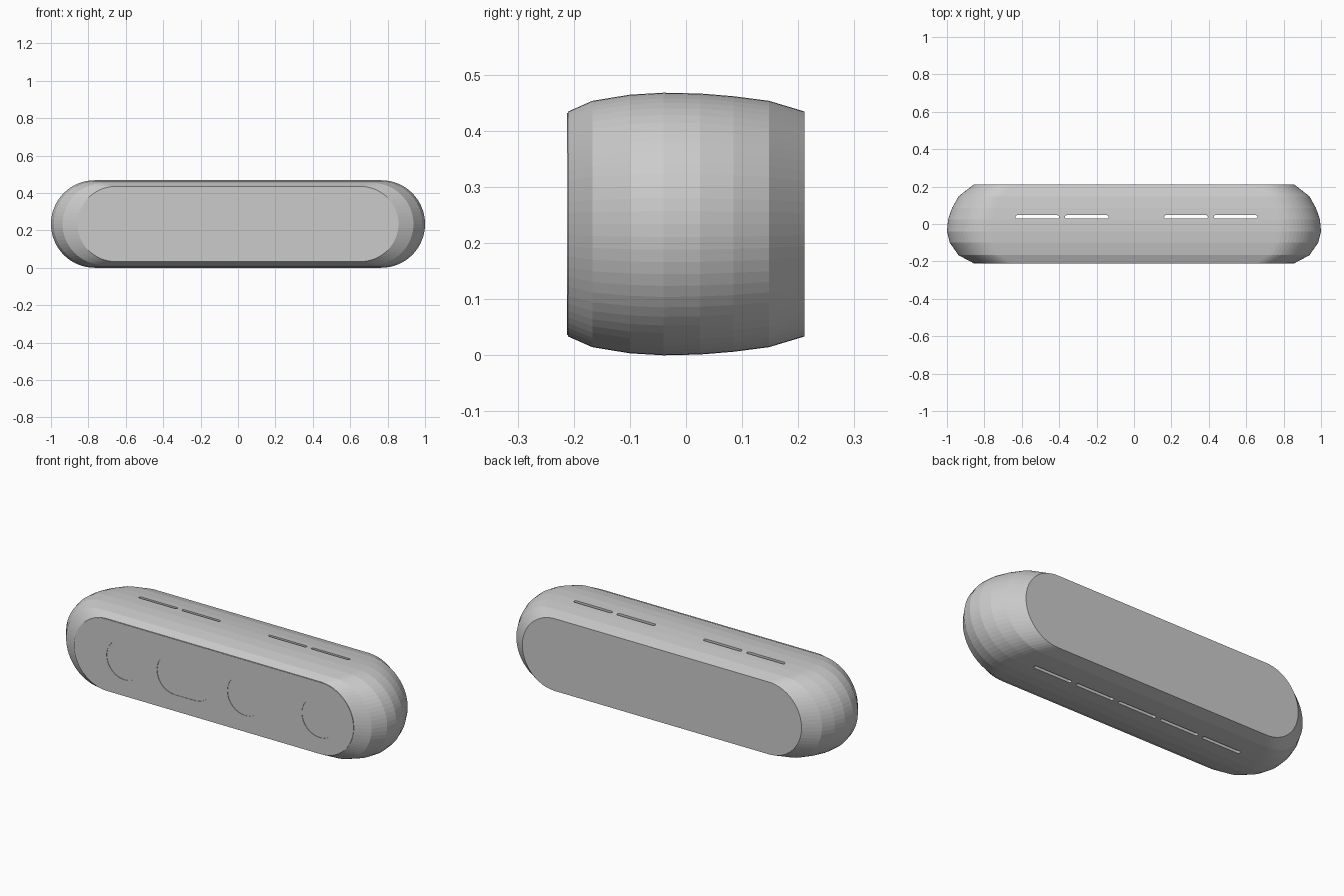
import bpy, bmesh, math

if "Cube" in bpy.data.objects:
    bpy.data.objects.remove(bpy.data.objects["Cube"], do_unlink=True)

MID = 0.234  # height of the long axis

grey = bpy.data.materials.new("plain grey")
grey.use_nodes = True
grey.diffuse_color = (0.6, 0.6, 0.6, 1)
grey.node_tree.nodes["Principled BSDF"].inputs["Base Color"].default_value = (0.6, 0.6, 0.6, 1)


def pill(half, radius, steps):
    """Outline of a stadium: two half circles joined by straight sides."""
    points = []
    for side, start in ((1, -math.pi / 2), (-1, math.pi / 2)):
        for i in range(steps + 1):
            a = start + math.pi * i / steps
            points.append((side * half + radius * math.cos(a), radius * math.sin(a)))
    return points


def loft(name, rings):
    """Skin a list of matching point rings and cap both ends."""
    bm = bmesh.new()
    loops = [[bm.verts.new(p) for p in ring] for ring in rings]
    for a, b in zip(loops, loops[1:]):
        for i in range(len(a)):
            j = (i + 1) % len(a)
            bm.faces.new((a[i], a[j], b[j], b[i]))
    bm.faces.new(loops[0])
    bm.faces.new(loops[-1])
    bmesh.ops.recalc_face_normals(bm, faces=bm.faces)
    mesh = bpy.data.meshes.new(name)
    bm.to_mesh(mesh)
    bm.free()
    mesh.materials.append(grey)
    obj = bpy.data.objects.new(name, mesh)
    bpy.context.collection.objects.link(obj)
    return obj


def facing_front(half, radius, cx, y, steps=32):
    return [(cx + u, y, MID + v) for u, v in pill(half, radius, steps)]


def facing_up(half, radius, cx, cy, z):
    return [(cx + u, cy + v, z) for u, v in pill(half, radius, 6)]


def cut(target, cutter):
    cutter.hide_render = True
    cutter.hide_viewport = True
    cutter.display_type = 'WIRE'
    mod = target.modifiers.new(cutter.name, 'BOOLEAN')
    mod.operation = 'DIFFERENCE'
    mod.solver = 'EXACT'
    mod.object = cutter


# Barrel-shaped body: the same outline scaled along the depth
profile = [(-0.21, 0.857), (-0.167, 0.938), (-0.1, 0.985), (-0.04, 1.0),
           (0.025, 0.994), (0.085, 0.973), (0.148, 0.938), (0.211, 0.857)]
body = loft("body", [facing_front(0.766 * s, MID * s, 0, y) for y, s in profile])

# Vent slots: four run right through, the middle one opens only below
for i in range(5):
    cx = 0.013 + (i - 2) * 0.265
    top = 0.2 if i == 2 else 0.6
    slot = loft(f"vent_slot_cutter_{i + 1}",
                [facing_up(0.108, 0.009, cx, 0.038, z) for z in (-0.1, top)])
    cut(body, slot)

# Thin front plate with three round openings and one long opening
plate = loft("front_plate", [facing_front(0.66, 0.198, 0, y) for y in (-0.2125, -0.2095)])
for i, (cx, half) in enumerate([(-0.548, 0.0005), (-0.178, 0.062), (0.193, 0.0005), (0.65, 0.0005)]):
    opening = loft(f"plate_opening_cutter_{i + 1}",
                   [facing_front(half, 0.109, cx, y, 24) for y in (-0.23, -0.2)])
    cut(plate, opening)
